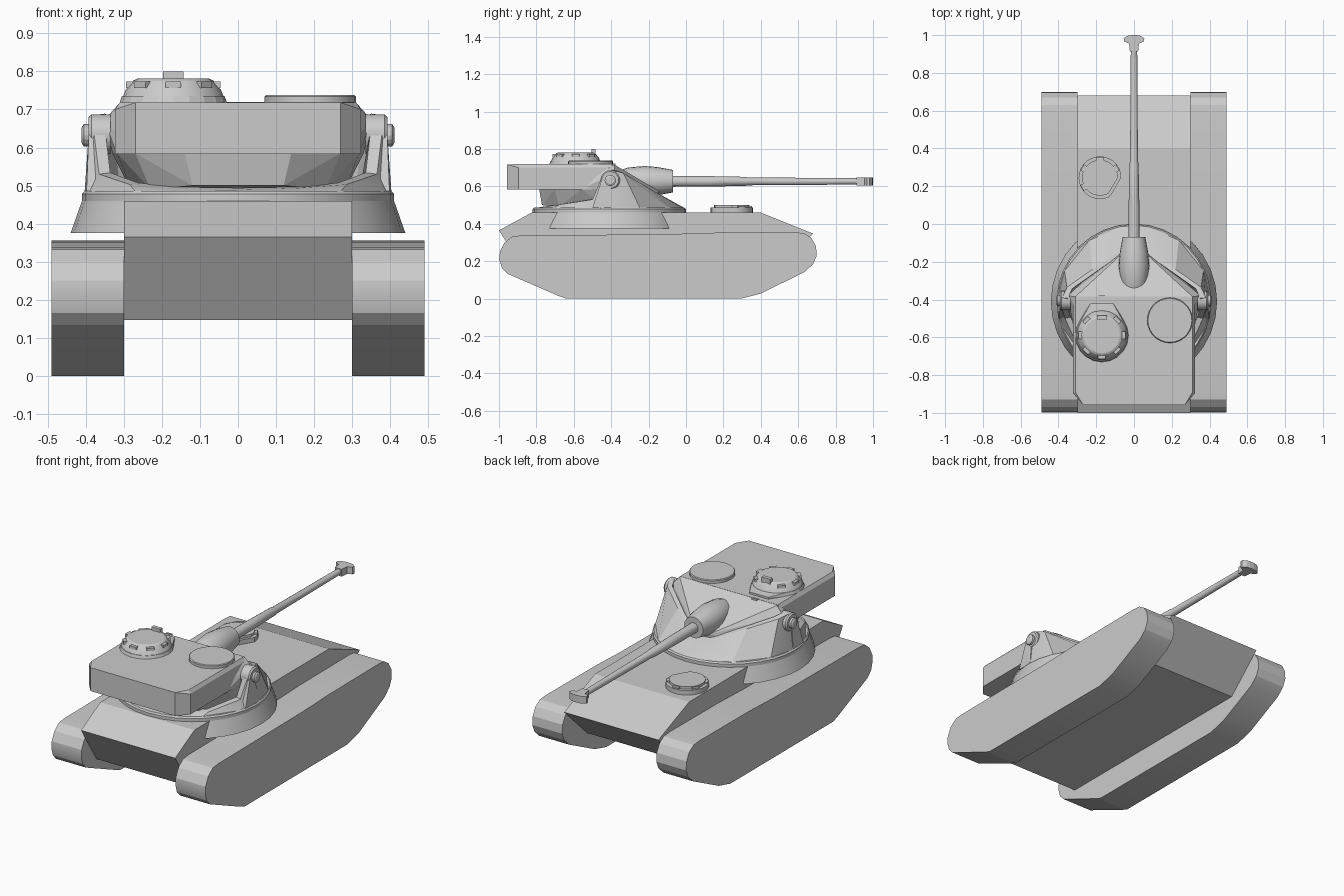
import bpy, bmesh, math
from mathutils import Matrix, Vector

if "Cube" in bpy.data.objects:
    bpy.data.objects.remove(bpy.data.objects["Cube"])

SMOOTH = []


def finish(name, bm, smooth=False):
    bmesh.ops.recalc_face_normals(bm, faces=bm.faces)
    me = bpy.data.meshes.new(name)
    bm.to_mesh(me)
    bm.free()
    ob = bpy.data.objects.new(name, me)
    bpy.context.collection.objects.link(ob)
    if smooth:
        SMOOTH.append(ob)
    return ob


def prism(name, pts, axis, lo, hi, smooth=False):
    """Extrude a 2D outline along x (points are y,z) or z (points are x,y)."""
    bm = bmesh.new()
    def put(p, h):
        return (h, p[0], p[1]) if axis == 'x' else (p[0], p[1], h)
    rings = [[bm.verts.new(put(p, h)) for p in pts] for h in (lo, hi)]
    n = len(pts)
    for i in range(n):
        j = (i + 1) % n
        bm.faces.new((rings[0][i], rings[0][j], rings[1][j], rings[1][i]))
    bm.faces.new(rings[0])
    bm.faces.new(rings[1])
    return finish(name, bm, smooth)


def lathe(name, profile, center, axis='z', n=24, smooth=True):
    """Revolve (radius, height) points; both ends are capped."""
    rot = {'z': Matrix(), 'y': Matrix.Rotation(-math.pi / 2, 4, 'X'),
           'x': Matrix.Rotation(math.pi / 2, 4, 'Y')}[axis]
    m = Matrix.Translation(center) @ rot
    bm = bmesh.new()
    rings = [[bm.verts.new(m @ Vector((r * math.cos(2 * math.pi * i / n),
                                       r * math.sin(2 * math.pi * i / n), h)))
              for i in range(n)] for r, h in profile]
    for a, b in zip(rings, rings[1:]):
        for i in range(n):
            j = (i + 1) % n
            bm.faces.new((a[i], a[j], b[j], b[i]))
    bm.faces.new(rings[0])
    bm.faces.new(rings[-1])
    return finish(name, bm, smooth)


def hull_of(name, pts, mirror=False):
    """Convex solid around the points."""
    bm = bmesh.new()
    for x, y, z in pts:
        bm.verts.new((x, y, z))
        if mirror and x:
            bm.verts.new((-x, y, z))
    res = bmesh.ops.convex_hull(bm, input=bm.verts)
    loose = [v for v in bm.verts if not v.link_faces]
    bmesh.ops.delete(bm, geom=loose, context='VERTS')
    bmesh.ops.dissolve_limit(bm, angle_limit=0.02, verts=bm.verts, edges=bm.edges)
    return finish(name, bm)


def box(name, center, size, turn=0.0):
    bm = bmesh.new()
    m = (Matrix.Translation(center) @ Matrix.Rotation(turn, 4, 'Z')
         @ Matrix.Diagonal((*size, 1)))
    bmesh.ops.create_cube(bm, size=1, matrix=m)
    return finish(name, bm)


def ring(cx, cy, r, z, n):
    return [(cx + r * math.cos(2 * math.pi * i / n),
             cy + r * math.sin(2 * math.pi * i / n), z) for i in range(n)]


# Hull
prism("hull", [(-1.0, .365), (-.825, .46), (.40, .46), (.68, .347),
               (.47, .147), (-.86, .147)], 'x', -.30, .30)

# Tracks
track = [(-.64, 0), (.295, 0), (.40, .027), (.635, .143), (.68, .185), (.699, .23),
         (.695, .28), (.67, .325), (.63, .35), (.58, .355), (.12, .352), (-.10, .344),
         (-.88, .338), (-.93, .332), (-.97, .30), (-.995, .25), (-.998, .21),
         (-.985, .165), (-.955, .133), (-.68, .014)]
for side, lo, hi in (("left", -.49, -.30), ("right", .30, .49)):
    prism(side + "_track", track, 'x', lo, hi, True)

# Turret ring flare and deck plate
lathe("turret_ring_flare", [(.44, .375), (.41, .46)], (0, -.41, 0), n=32)
lathe("turret_ring_plate", [(.41, .46), (.41, .478), (.403, .486)], (0, -.41, 0), n=32)

# Lower turret collar: ring angle from the gun side, then lip position
collar = [(0, 0, -.125, .545), (12, .07, -.135, .555), (36, .22, -.24, .615),
          (66, .355, -.335, .672), (86, .38, -.39, .685), (97, .38, -.45, .65),
          (110, .365, -.50, .53), (138, .285, -.675, .503), (160, .14, -.76, .492),
          (180, 0, -.775, .49)]
loop = [(a, x, y, z) for a, x, y, z in collar]
loop += [(-a, -x, y, z) for a, x, y, z in collar[-2:0:-1]]
bm = bmesh.new()
rows = [[], [], [], []]
for a, x, y, z in loop:
    t = math.radians(a)
    rows[0].append(bm.verts.new((.403 * math.sin(t), -.41 + .403 * math.cos(t), .484)))
    rows[1].append(bm.verts.new((x, y, z)))
    ix, iy = x * .92, -.42 + (y + .42) * .92
    rows[2].append(bm.verts.new((ix, iy, z + .004)))
    rows[3].append(bm.verts.new((ix * .95, iy, .484)))
for p, q in zip(rows, rows[1:]):
    for i in range(len(loop)):
        j = (i + 1) % len(loop)
        bm.faces.new((p[i], p[j], q[j], q[i]))
finish("lower_turret_collar", bm, True)

# Upper turret body
hull_of("upper_turret", [
    (.31, -.385, .718), (.30, -.45, .718), (.352, -.38, .672), (.05, -.145, .575),
    (.05, -.15, .53), (.20, -.24, .52), (.14, -.785, .585), (.27, -.70, .585),
    (.318, -.56, .585), (.33, -.42, .585), (.12, -.77, .50), (.23, -.68, .49),
    (.28, -.42, .485)], True)

# Bustle with clipped rear corners and slightly tapered top
hull_of("turret_bustle", [
    (.323, -.40, .583), (.323, -.895, .583), (.27, -.957, .583),
    (.323, -.40, .700), (.323, -.895, .700), (.27, -.957, .718),
    (.31, -.39, .719), (.31, -.89, .719)], True)

# Trunnions
for s, side in ((-1, "left"), (1, "right")):
    lathe(side + "_trunnion", [(.052, 0), (.052, .05 * s), (.045, .058 * s)],
          (.335 * s, -.405, .635), 'x', 20)
    lathe(side + "_trunnion_pin", [(.03, 0), (.03, .02 * s), (.02, .026 * s)],
          (.385 * s, -.405, .632), 'x', 16)
    hull_of(side + "_trunnion_rib", [
        (s * x, y, z) for x, y, z in (
            (.35, -.45, .64), (.392, -.45, .64), (.35, -.40, .64), (.392, -.40, .64),
            (.35, -.50, .486), (.398, -.50, .486), (.35, -.40, .486), (.403, -.40, .486))])

# Gun
lathe("mantlet", [(.02, -.40), (.05, -.375), (.073, -.31), (.081, -.22),
                  (.075, -.15), (.060, -.07)], (0, 0, .628), 'y', 20)
lathe("gun_barrel", [(.029, -.09), (.028, .12), (.024, .32), (.021, .33),
                     (.017, .925)], (0, 0, .627), 'y', 16)
brake = [(.022, .912), (.026, .955), (.052, .967), (.055, .982), (.035, .996), (.015, 1.0)]
prism("muzzle_brake", brake + [(-x, y) for x, y in reversed(brake)], 'z', .606, .648)

# Commander cupola
cx, cy = -.17, -.59
hull_of("cupola_base", ring(cx, cy, .142, .715, 20) + ring(cx, cy, .135, .735, 20)
        + [(cx + s * .06, -.42, z) for s in (-1, 1) for z in (.715, .73)])
lathe("cupola_dome", [(.138, .72), (.125, .752), (.105, .776), (.095, .781)], (cx, cy, 0), n=20)
for k in range(7):
    a = math.radians(90 + (k + 1) * 45)
    box(f"cupola_vision_block_{k + 1}",
        (cx + .113 * math.cos(a), cy + .113 * math.sin(a), .765), (.022, .04, .016), a)
box("cupola_periscope", (cx, -.495, .785), (.054, .022, .03))
box("roof_sight", (cx, -.384, .718), (.035, .012, .01))

# Loader hatch
lathe("loader_hatch", [(.12, .712), (.12, .734), (.116, .738)], (.19, -.51, 0), n=28)

# Driver hatch, with one corner cut flat
def cut_disc(name, r, lo, hi):
    d = Vector((.87, -.5))
    pts = []
    for i in range(28):
        p = Vector((math.cos(i * math.pi / 14), math.sin(i * math.pi / 14))) * r
        over = p.dot(d) - r * .86
        if over > 0:
            p -= d * over
        pts.append((-.18 + p.x, .245 + p.y))
    prism(name, pts, 'z', lo, hi, True)


cut_disc("driver_hatch_base", .113, .455, .486)
cut_disc("driver_hatch_lid", .095, .48, .50)
for k, deg in enumerate((30, 90, 150, 210)):
    a = math.radians(deg)
    box(f"driver_vision_block_{k + 1}",
        (-.18 + .1 * math.cos(a), .245 + .1 * math.sin(a), .488), (.018, .036, .012), a)

# Smooth shading on the rounded parts
for ob in SMOOTH:
    ob.select_set(True)
bpy.context.view_layer.objects.active = SMOOTH[0]
bpy.ops.object.shade_smooth_by_angle(angle=math.radians(22))
